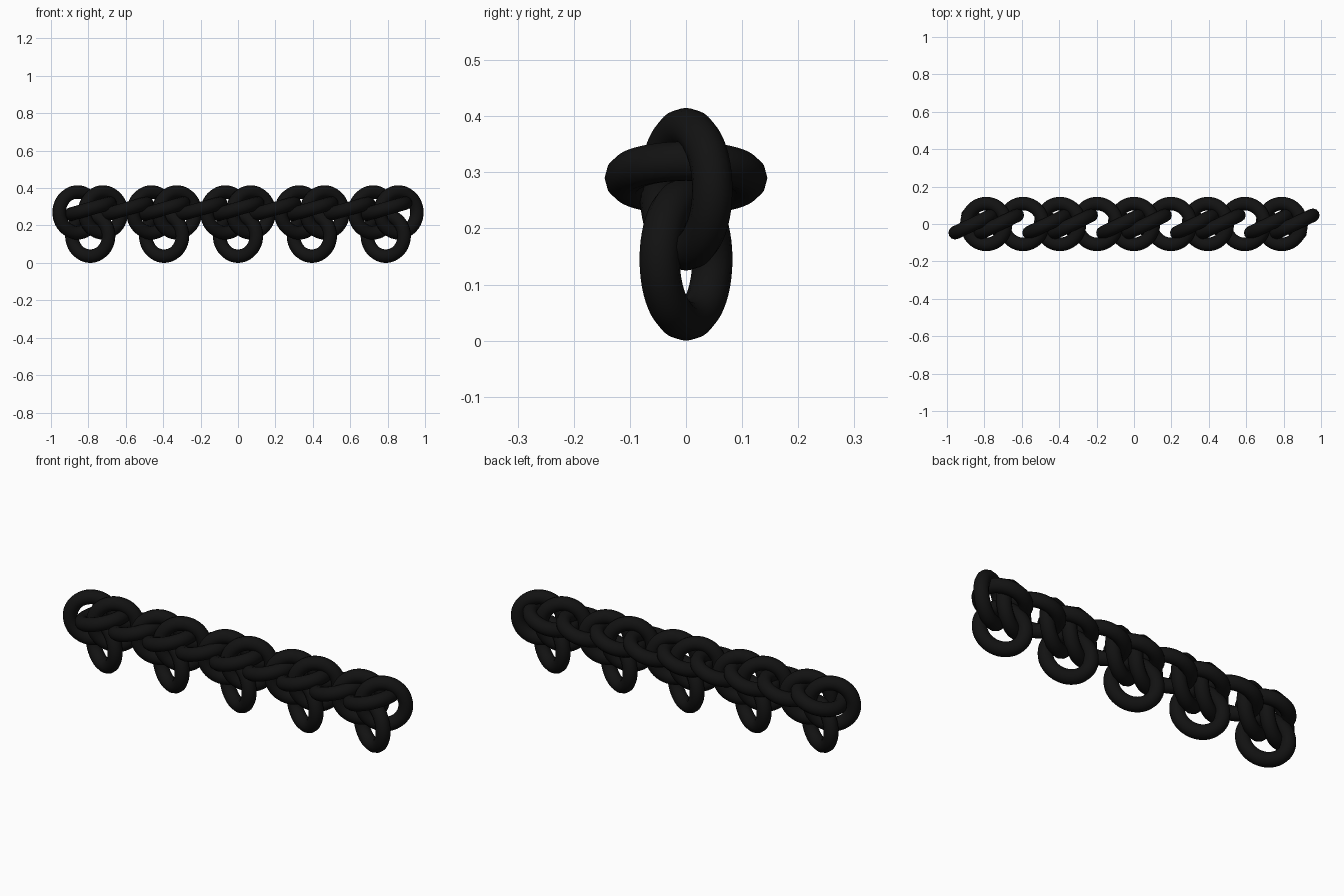
import bpy
from math import radians

if "Cube" in bpy.data.objects:
    bpy.data.objects.remove(bpy.data.objects["Cube"])

MAJOR, MINOR = 0.109, 0.036
PITCH = 0.395          # distance between hanging rings

black = bpy.data.materials.new("black_metal")
black.diffuse_color = (0.006, 0.006, 0.006, 1)
black.use_nodes = True
black.node_tree.nodes["Principled BSDF"].inputs["Base Color"].default_value = black.diffuse_color


def link(name, x, z, rot):
    """One round chain link, lying flat before it is rotated."""
    bpy.ops.mesh.primitive_torus_add(
        major_radius=MAJOR, minor_radius=MINOR, major_segments=48,
        minor_segments=12, location=(x, 0, z),
        rotation=[radians(a) for a in rot])
    ob = bpy.context.object
    ob.name = name
    ob.data.materials.append(black)
    bpy.ops.object.shade_smooth()


# Flat links, overlapping and tilted up to the right
for i in range(-4, 5):
    link("flat_link", i * PITCH / 2, 0.29, (0, -16, 0))

for i in range(-2, 3):
    x = i * PITCH
    # Pair of upright links, turned about the vertical
    for side in (-1, 1):
        link("upright_link", x + side * 0.068, 0.27, (90, 0, 25.5))
    # Hanging ring, turned the other way
    link("hanging_ring", x, 0.145, (90, 0, -25.5))
